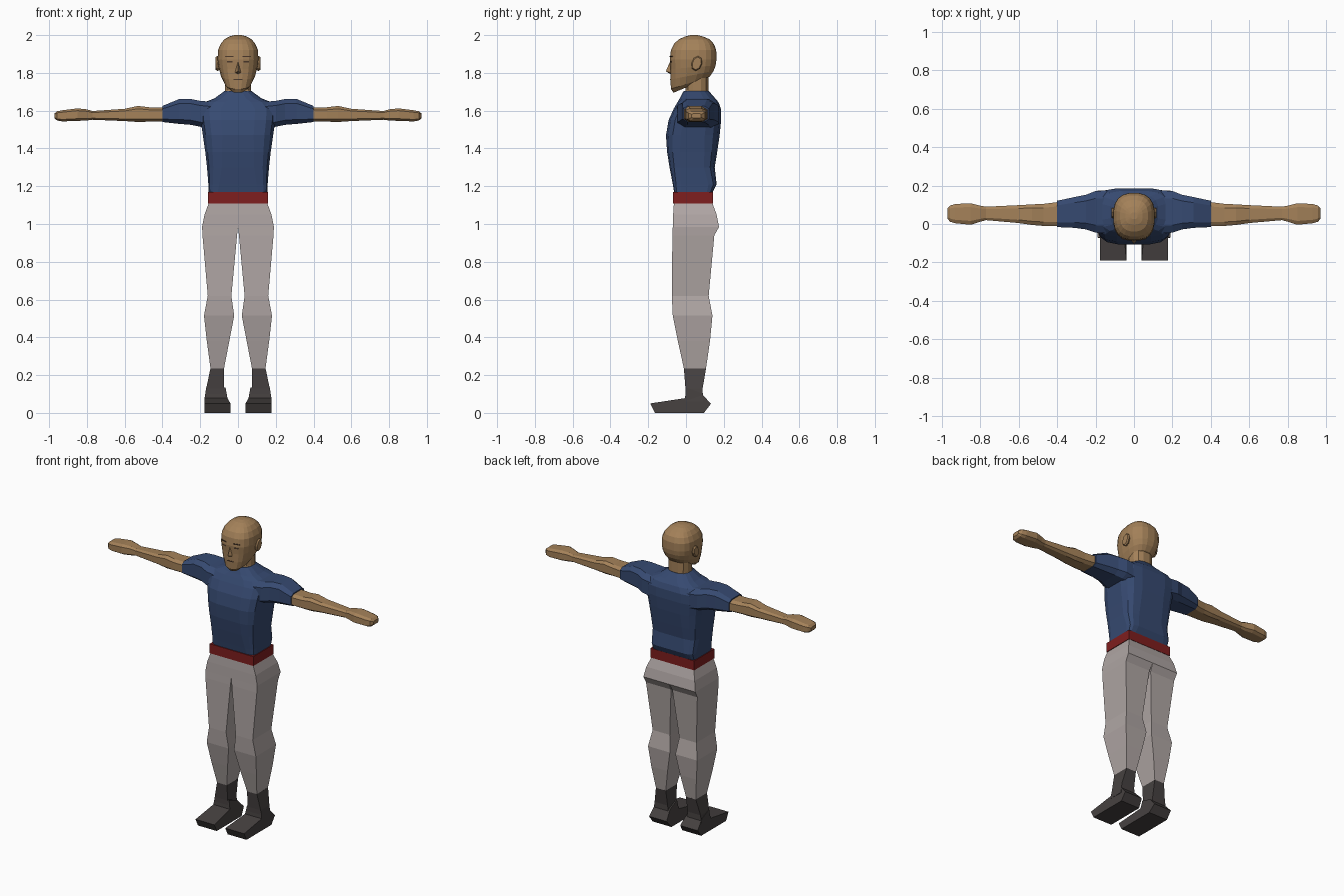
import bpy, bmesh, math


def mat(name, rgb):
    m = bpy.data.materials.new(name)
    m.diffuse_color = (*rgb, 1)
    return m


SKIN = mat("skin", (0.37, 0.22, 0.10))
SHIRT = mat("navy_cloth", (0.037, 0.068, 0.165))
TROUSER = mat("grey_cloth", (0.43, 0.38, 0.37))
RED = mat("red_belt", (0.21, 0.013, 0.013))
BOOT = mat("dark_leather", (0.061, 0.053, 0.052))
DARK = mat("dark_features", (0.07, 0.04, 0.025))


def make(name, verts, faces, material, mirror=False):
    me = bpy.data.meshes.new(name)
    bm = bmesh.new()
    vs = [bm.verts.new(v) for v in verts]
    for f in faces:
        bm.faces.new([vs[i] for i in f])
    bmesh.ops.recalc_face_normals(bm, faces=bm.faces)
    bm.to_mesh(me)
    bm.free()
    me.materials.append(material)
    ob = bpy.data.objects.new(name, me)
    bpy.context.collection.objects.link(ob)
    if mirror:
        ob.modifiers.new("mirror", 'MIRROR').use_clip = False
    return ob


def loft(name, rings, material, mirror=False):
    n = len(rings[0])
    verts = [p for r in rings for p in r]
    faces = [(i * n + j, i * n + (j + 1) % n, (i + 1) * n + (j + 1) % n, (i + 1) * n + j)
             for i in range(len(rings) - 1) for j in range(n)]
    faces += [tuple(range(n)), tuple(range(len(verts) - n, len(verts)))]
    return make(name, verts, faces, material, mirror)


def outline(a0, a1, b0, b1, power, sides):
    """Rounded rectangle filling the given limits."""
    pts = []
    for k in range(sides):
        t = 2 * math.pi * (k + 0.5) / sides
        c, s = math.cos(t), math.sin(t)
        pts.append((math.copysign(abs(c) ** (2 / power), c),
                    math.copysign(abs(s) ** (2 / power), s)))
    m = max(p[0] for p in pts)
    return [((a0 + a1) / 2 + p[0] / m * (a1 - a0) / 2,
             (b0 + b1) / 2 + p[1] / m * (b1 - b0) / 2) for p in pts]


def level(z, x0, x1, y0, y1, power=2, sides=4, z_back=None):
    zb = z if z_back is None else z_back
    return [(x, y, z + (zb - z) * (y - y0) / (y1 - y0))
            for x, y in outline(x0, x1, y0, y1, power, sides)]


def across(x, y0, y1, z0, z1, power=4):
    return [(x, y, z) for y, z in outline(y0, y1, z0, z1, power, 8)]


def plate(name, x, y, z, w, h, turn, material, mirror=True):
    """Thin facial detail, swept back by turn at its outer end."""
    rings = [[(x + sx * w / 2, y + dy + (turn if sx > 0 else 0), z + dz)
              for dy, dz in ((0, -h / 2), (0.008, -h / 2), (0.008, h / 2), (0, h / 2))]
             for sx in (-1, 1)]
    return loft(name, rings, material, mirror)


# Shirt body: z, half width, front, back, squareness
body = [(1.165, .155, -.062, .14, 9), (1.21, .157, -.07, .162, 7), (1.30, .164, -.087, .152, 5),
        (1.38, .173, -.10, .165, 4.5), (1.47, .186, -.106, .178, 4), (1.55, .198, -.092, .186, 4),
        (1.61, .20, -.065, .185, 4), (1.645, .175, -.045, .172, 3.5),
        (1.665, .125, -.033, .155, 3), (1.705, .07, -.012, .12, 2.5)]
loft("shirt_body", [level(z, -w, w, a, b, p, 16) for z, w, a, b, p in body], SHIRT)

# Sleeves and bare arms: x, front, back, bottom, top
sleeve = [(.12, -.05, .175, 1.50, 1.645), (.20, -.045, .172, 1.515, 1.652),
          (.25, -.028, .152, 1.525, 1.662), (.31, -.02, .14, 1.53, 1.662), (.40, -.016, .121, 1.54, 1.625)]
loft("sleeve", [across(*r) for r in sleeve], SHIRT, True)
arm = [(.39, -.012, .115, 1.543, 1.618), (.47, -.01, .105, 1.542, 1.618), (.53, -.005, .102, 1.54, 1.625),
       (.60, .005, .098, 1.545, 1.61), (.77, .02, .09, 1.552, 1.598), (.80, .012, .095, 1.548, 1.607),
       (.85, -.004, .108, 1.546, 1.612), (.93, .004, .104, 1.543, 1.602), (.958, .012, .096, 1.548, 1.597),
       (.972, .03, .08, 1.56, 1.585)]
loft("arm", [across(*r) for r in arm], SKIN, True)

# Belt
loft("belt", [level(z, -.16, .16, -.068, .143) for z in (1.108, 1.17)], RED)

# Trousers: z, inner, outer, front, back
leg = [(1.11, 0, .155, -.064, .14), (1.05, 0, .177, -.068, .162), (.985, 0, .19, -.07, .175),
       (.94, .005, .188, -.072, .15), (.62, .035, .16, -.075, .12), (.515, .02, .18, -.07, .14),
       (.38, .046, .165, -.043, .127), (.23, .075, .145, -.01, .105)]
loft("trouser_leg", [level(*r) for r in leg], TROUSER, True)

# Boots: shaft plus a foot extruded from its side profile
shaft = [(.235, .074, .146, -.011, .106), (.13, .073, .168, -.003, .088), (.06, .065, .178, -.003, .09)]
loft("boot_shaft", [level(*r) for r in shaft], BOOT, True)
foot = [(-.165, 0), (.095, 0), (.132, .048), (.08, .105), (0, .135), (-.005, .078), (-.19, .05)]
inner = [(.04 + .2 * min(z, .13) if y > -.1 else .04, y, z) for y, z in foot]
outer = [(.178 - max(0, z - .07) * .15, y, z) for y, z in foot]
loft("boot_foot", [inner, outer], BOOT, True)

# Neck and head: front z, back z, half width, front, back
loft("neck", [level(z, -w, w, a, .118, 2.5, 12)
              for z, w, a in ((1.67, .078, -.015), (1.71, .068, -.002), (1.80, .07, 0))], SKIN)
head = [(1.695, 1.765, .045, -.066, .10), (1.715, 1.78, .07, -.08, .125), (1.765, 1.81, .09, -.082, .146),
        (1.82, 1.84, .102, -.082, .157), (1.87, 1.87, .108, -.086, .161), (1.92, 1.92, .106, -.08, .16),
        (1.953, 1.953, .092, -.064, .148), (1.978, 1.978, .072, -.038, .124),
        (1.993, 1.993, .045, -.004, .09), (2.0, 2.0, .018, .025, .06)]
loft("head", [level(zf, -w, w, a, b, 2.6, 20, zb) for zf, zb, w, a, b in head], SKIN)

# Nose
make("nose", [(-.02, -.075, 1.80), (.02, -.075, 1.80), (0, -.107, 1.808), (0, -.08, 1.87), (0, -.075, 1.79)],
     [(0, 2, 3), (2, 1, 3), (0, 4, 2), (4, 1, 2), (0, 3, 1, 4)], SKIN)

# Ears
ear = [[(x, .057 + r * .03 * math.cos(t) + .006 * math.sin(t), 1.85 + r * .042 * math.sin(t))
        for t in [k * math.pi / 4 for k in range(8)]]
       for x, r in ((.09, .75), (.11, .95), (.118, .8))]
loft("ear", ear, SKIN, True)

# Brows, eyes and mouth
plate("brow", .045, -.087, 1.886, .04, .006, .009, DARK)
plate("eye", .043, -.0855, 1.86, .028, .008, .007, DARK)
plate("mouth", .012, -.086, 1.765, .024, .005, .003, DARK)
